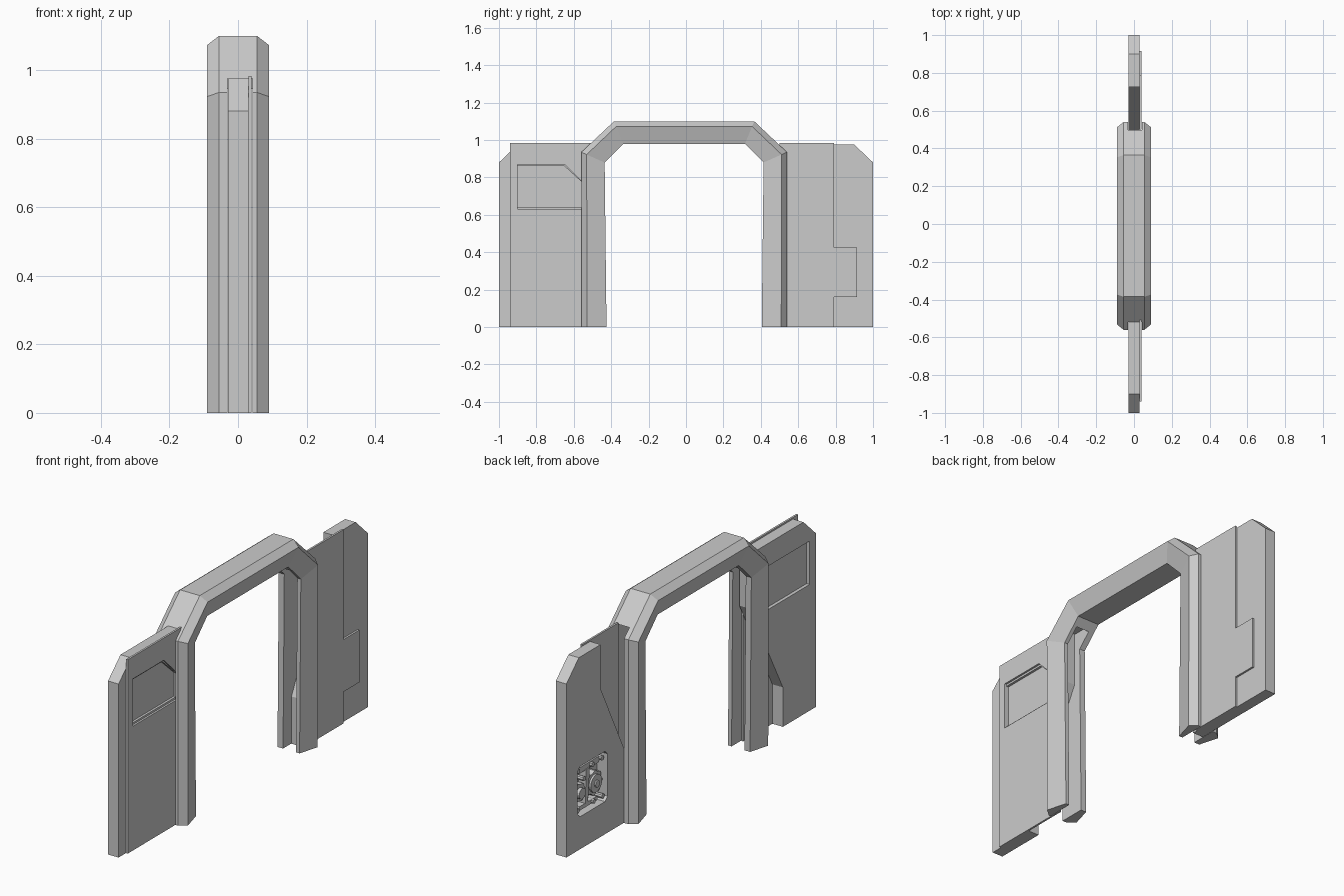
import bpy, bmesh, math

if "Cube" in bpy.data.objects:
    bpy.data.objects.remove(bpy.data.objects["Cube"])


def new_object(name, bm):
    bmesh.ops.recalc_face_normals(bm, faces=bm.faces)
    mesh = bpy.data.meshes.new(name)
    bm.to_mesh(mesh)
    bm.free()
    ob = bpy.data.objects.new(name, mesh)
    bpy.context.collection.objects.link(ob)
    return ob


def prism(name, outline, x0, x1):
    """Extrude a (y, z) outline along x."""
    bm = bmesh.new()
    face = bm.faces.new([bm.verts.new((x0, y, z)) for y, z in outline])
    ext = bmesh.ops.extrude_face_region(bm, geom=[face])
    for v in ext["geom"]:
        if isinstance(v, bmesh.types.BMVert):
            v.co.x = x1
    return new_object(name, bm)


def rect(y0, y1, z0, z1, c=0.0):
    """Rectangle outline with optional cut corners."""
    if c == 0:
        return [(y0, z0), (y1, z0), (y1, z1), (y0, z1)]
    return [(y0 + c, z0), (y1 - c, z0), (y1, z0 + c), (y1, z1 - c),
            (y1 - c, z1), (y0 + c, z1), (y0, z1 - c), (y0, z0 + c)]


def disc(y, z, r, n=16, inner=None):
    """Circle outline, or a toothed one when inner is given."""
    pts = []
    for i in range(n):
        a = 2 * math.pi * i / n
        rr = inner if inner and i % 4 > 1 else r
        pts.append((y + rr * math.cos(a), z + rr * math.sin(a)))
    return pts


def cut(target, outline, x0, x1):
    cutter = prism("cutter", outline, x0, x1)
    cutter.hide_render = True
    mod = target.modifiers.new("cut", 'BOOLEAN')
    mod.operation = 'DIFFERENCE'
    mod.solver = 'EXACT'
    mod.object = cutter
    bpy.context.view_layer.objects.active = target
    bpy.ops.object.modifier_apply(modifier=mod.name)
    bpy.data.objects.remove(cutter)


# Door frame: six-sided section swept between outer and inner arch outlines
CY = -0.01
outer_half = [(0.55, 0), (0.55, 0.935), (0.375, 1.10)]
inner_half = [(0.415, 0), (0.425, 0.88), (0.325, 0.98)]


def arch(half):
    return [(CY - y, z) for y, z in half] + [(CY + y, z) for y, z in reversed(half)]


section = [(-0.055, 0), (0.055, 0), (0.091, 0.23), (0.062, 1), (-0.062, 1), (-0.091, 0.23)]
bm = bmesh.new()
rings = []
for (oy, oz), (iy, iz) in zip(arch(outer_half), arch(inner_half)):
    rings.append([bm.verts.new((x, oy + (iy - oy) * t, oz + (iz - oz) * t)) for x, t in section])
for a, b in zip(rings, rings[1:]):
    for i in range(6):
        j = (i + 1) % 6
        bm.faces.new((a[i], a[j], b[j], b[i]))
bm.faces.new(rings[0])
bm.faces.new(rings[-1])
frame = new_object("door_frame", bm)

# Slots in both jambs that the doors slide through
for s in (-1, 1):
    y0, y1 = sorted((CY + s * 0.36, CY + s * 0.7))
    cut(frame, rect(y0, y1, -0.1, 0.975), -0.031, 0.042)

# Door with the low interlocking nose (+y side)
door_a = prism("right_door_core", [(1, 0), (1, 0.88), (0.9, 0.975), (0.725, 0.975), (0.725, 0.75),
                                   (0.47, 0.24), (0.47, 0)], -0.029, 0.03)
cut(door_a, rect(0.67, 0.91, 0.165, 0.42, 0.02), -0.1, 0.1)
prism("right_door_back_plate",
      [(0.5, 0), (0.79, 0), (0.79, 0.16), (0.915, 0.16), (0.915, 0.425), (0.79, 0.425),
       (0.79, 0.983), (0.5, 0.983)], 0.03, 0.04)

# Door with the high interlocking nose (-y side) and its window
door_b = prism("left_door_core", [(-1, 0), (-1, 0.88), (-0.9, 0.975), (-0.47, 0.975), (-0.47, 0.70),
                                  (-0.735, 0.20), (-0.735, 0)], -0.029, 0.03)
plate_b = prism("left_door_back_plate", rect(-0.94, -0.5, 0, 0.983), 0.03, 0.04)
cut(door_b, rect(-0.95, -0.54, 0.64, 0.86), -0.1, -0.012)
window = [(-0.9, 0.63), (-0.54, 0.63), (-0.54, 0.76), (-0.65, 0.87), (-0.9, 0.87)]
cut(plate_b, window, -0.1, 0.1)
cut(door_b, [(y, min(max(z, 0.64), 0.86)) for y, z in window], 0.018, 0.1)

# Lock mechanism inside the pocket of the right door
prism("lock_gear_large", disc(0.735, 0.27, 0.062, 32, 0.055), 0.031, -0.002)
prism("lock_gear_large_face", disc(0.735, 0.27, 0.045, 20), 0.031, -0.012)
prism("lock_gear_large_hub", disc(0.735, 0.27, 0.018, 10), 0.031, -0.02)
prism("lock_gear_small", disc(0.855, 0.265, 0.048, 24, 0.042), 0.031, -0.002)
prism("lock_gear_small_hub", disc(0.855, 0.265, 0.027, 14), 0.031, -0.018)
prism("lock_bar_top", rect(0.70, 0.88, 0.365, 0.395, 0.008), 0.031, -0.005)
prism("lock_bar_bottom", rect(0.72, 0.87, 0.18, 0.20, 0.006), 0.031, -0.008)
prism("lock_arm", [(0.80, 0.20), (0.82, 0.20), (0.815, 0.37), (0.785, 0.37)], 0.031, -0.01)
for i, (y, z) in enumerate([(0.885, 0.39), (0.84, 0.335), (0.77, 0.38), (0.695, 0.385),
                            (0.69, 0.19), (0.76, 0.19), (0.89, 0.19)]):
    prism("lock_bolt_%d" % i, disc(y, z, 0.012, 8), 0.031, -0.018)
